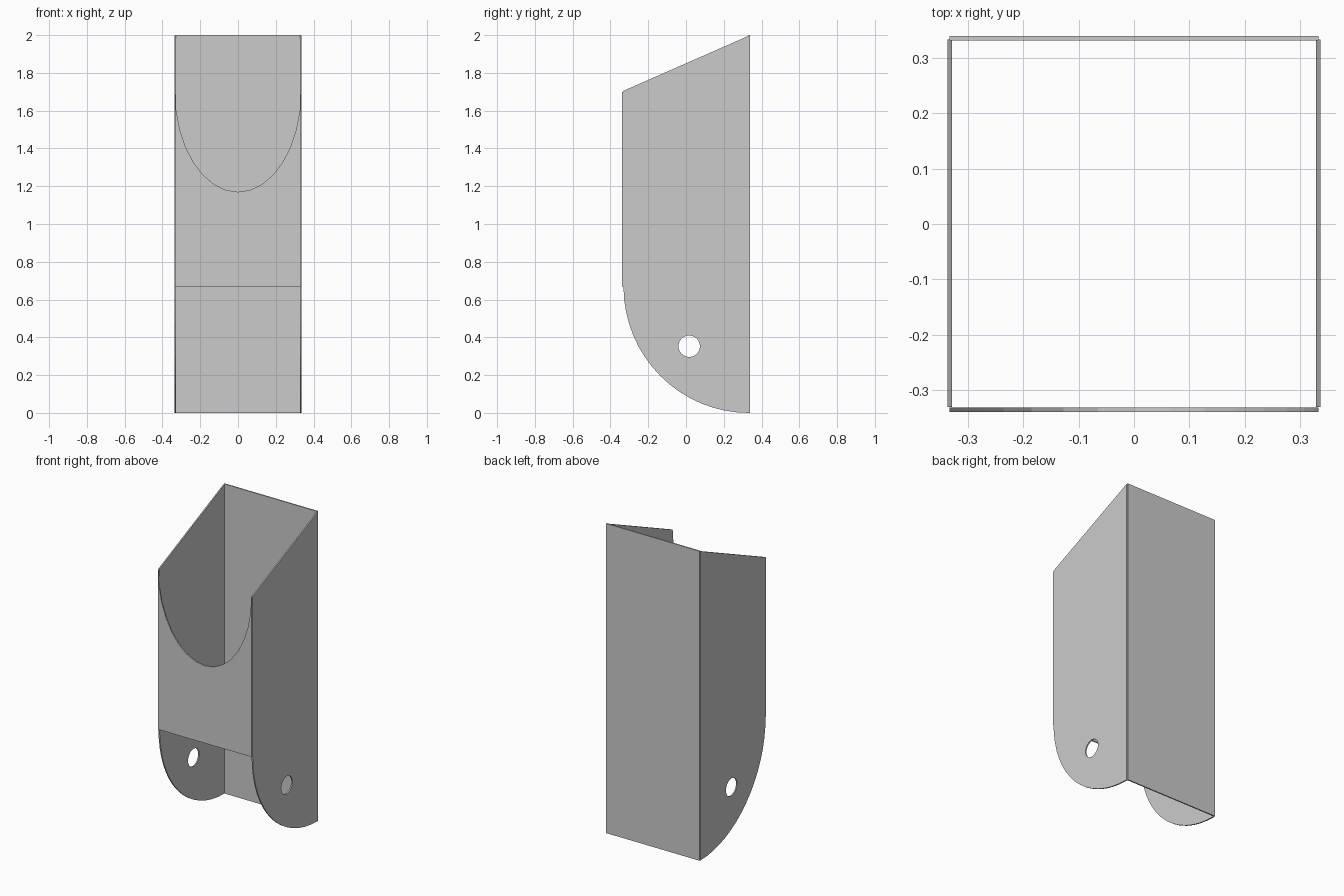
import bpy, bmesh
from math import sin, cos, pi
from mathutils import Vector

if "Cube" in bpy.data.objects:
    bpy.data.objects.remove(bpy.data.objects["Cube"])


def panel(name, loops, to_3d, thickness):
    """Fill flat outlines (later loops are holes) and extrude to a thin sheet."""
    bm = bmesh.new()
    for loop in loops:
        vs = [bm.verts.new(to_3d(a, b)) for a, b in loop]
        for i, v in enumerate(vs):
            bm.edges.new((v, vs[(i + 1) % len(vs)]))
    bmesh.ops.triangle_fill(bm, edges=bm.edges[:], use_beauty=True)
    ext = bmesh.ops.extrude_face_region(bm, geom=bm.faces[:])
    moved = [g for g in ext["geom"] if isinstance(g, bmesh.types.BMVert)]
    bmesh.ops.translate(bm, verts=moved, vec=Vector(thickness))
    bmesh.ops.recalc_face_normals(bm, faces=bm.faces[:])
    mesh = bpy.data.meshes.new(name)
    bm.to_mesh(mesh)
    bm.free()
    obj = bpy.data.objects.new(name, mesh)
    bpy.context.collection.objects.link(obj)
    return obj


def arc(cx, cy, rx, ry, a0, a1, n):
    return [(cx + rx * cos(a0 + (a1 - a0) * i / n),
             cy + ry * sin(a0 + (a1 - a0) * i / n)) for i in range(n + 1)]


W, T = 0.333, 0.008

# Side cheeks: sloped top, quarter-round bottom, pivot hole
side = arc(0.333, 0.67, 0.664, 0.67, pi, 1.5 * pi, 16) + [(0.333, 1.997), (-0.331, 1.705)]
hole = arc(0.017, 0.353, 0.057, 0.057, 0, 2 * pi, 24)[:-1]
for name, x in (("left_side", -W - T / 2), ("right_side", W - T / 2)):
    panel(name, [side, hole], lambda a, b: (x, a, b), (T, 0, 0))

# Back plate: full height
back = [(-W, 0), (W, 0), (W, 2), (-W, 2)]
panel("back_plate", [back], lambda a, b: (a, 0.332, b), (0, T, 0))

# Front plate: starts above the rounded feet, scooped top
front = [(-W, 0.67), (W, 0.67)] + arc(0, 1.70, W, 0.53, 0, -pi, 16)
panel("front_plate", [front], lambda a, b: (a, -0.34, b), (0, T, 0))
